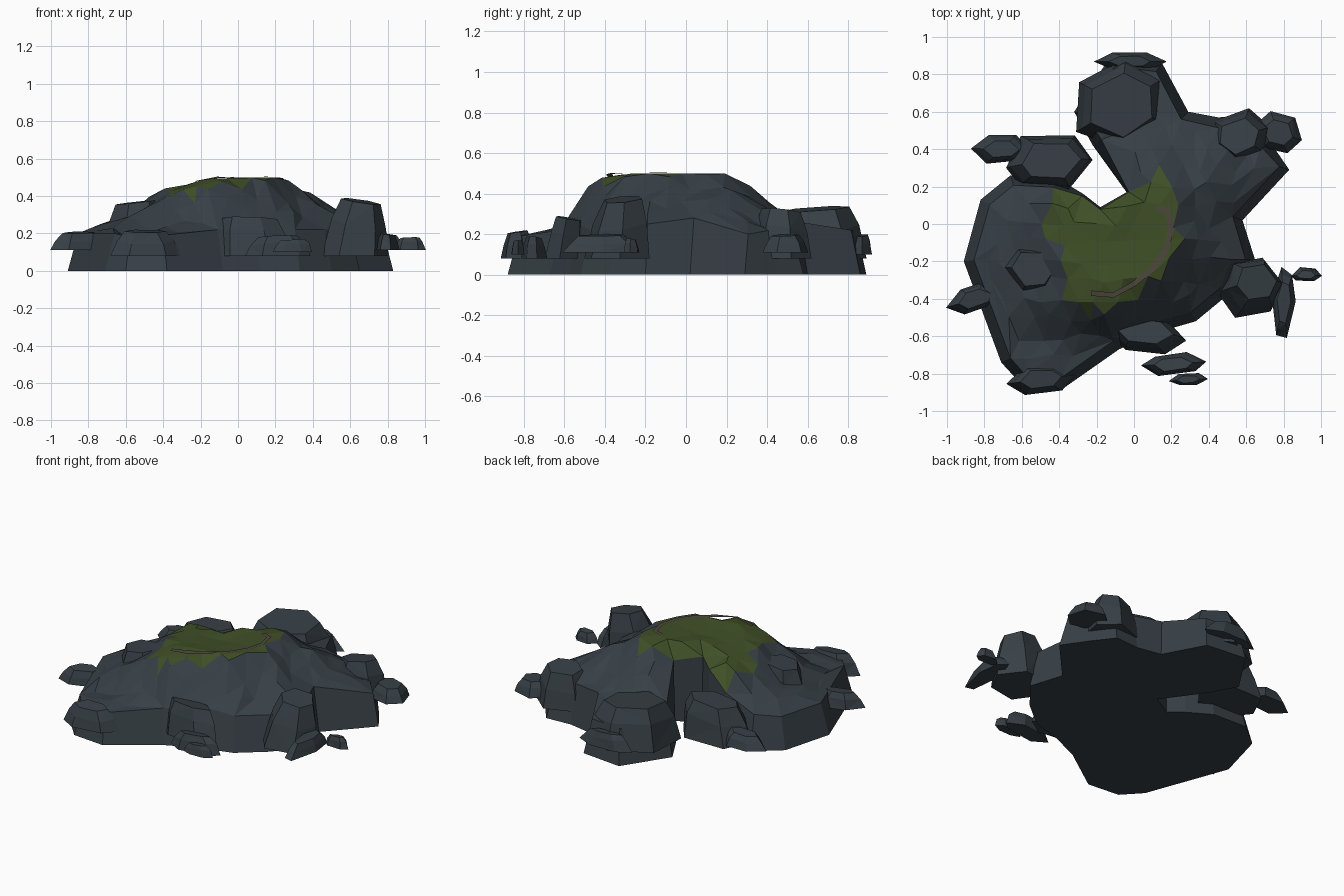
import bpy, bmesh, math, random
from mathutils import Vector
from mathutils.geometry import delaunay_2d_cdt

if "Cube" in bpy.data.objects:
    bpy.data.objects.remove(bpy.data.objects["Cube"])

random.seed(4)


def material(name, rgb):
    m = bpy.data.materials.new(name)
    m.diffuse_color = (*rgb, 1)
    m.use_nodes = True
    m.node_tree.nodes["Principled BSDF"].inputs["Base Color"].default_value = m.diffuse_color
    return m


ROCK = material("dark_rock", (0.038, 0.050, 0.060))
GRASS = material("grass", (0.050, 0.078, 0.020))
PATH = material("path", (0.075, 0.062, 0.046))


def finish(name, bm, *mats):
    bmesh.ops.recalc_face_normals(bm, faces=bm.faces)
    me = bpy.data.meshes.new(name)
    bm.to_mesh(me)
    bm.free()
    for m in mats:
        me.materials.append(m)
    ob = bpy.data.objects.new(name, me)
    bpy.context.collection.objects.link(ob)
    return ob


def inside(p, poly):
    hit = False
    for i, a in enumerate(poly):
        b = poly[i - 1]
        if (a.y > p.y) != (b.y > p.y) and p.x < (b.x - a.x) * (p.y - a.y) / (b.y - a.y) + a.x:
            hit = not hit
    return hit


def nearest(p, poly):
    """Distance to the polygon edge, edge index and position along it."""
    best = (9.0, 0, 0.0)
    for i, a in enumerate(poly):
        d = poly[(i + 1) % len(poly)] - a
        t = max(0.0, min(1.0, (p - a).dot(d) / d.length_squared))
        best = min(best, ((p - a - d * t).length, i, t))
    return best


# Shoreline (x, y, height of cliff edge), anticlockwise
shore = [(.83, .29, .20), (.72, .45, .22), (.62, .58, .20), (.45, .57, .25), (.29, .60, .26),
         (.15, .86, .22), (-.13, .89, .22), (-.32, .60, .23), (-.22, .42, .26), (-.04, .17, .40),
         (-.18, .09, .43), (-.27, .16, .40), (-.42, .25, .30), (-.66, .26, .22), (-.82, .13, .20),
         (-.91, -.20, .20), (-.71, -.74, .20), (-.60, -.86, .18), (-.38, -.88, .19),
         (-.08, -.67, .22), (.12, -.58, .25), (.33, -.52, .22), (.50, -.38, .22),
         (.65, -.20, .25), (.58, .02, .28)]
base = [Vector(p[:2]) for p in shore]
edge_z = [p[2] for p in shore]
n = len(base)

# Grassy plateau outline
plateau = [Vector(p) for p in [(.26, .27), (.07, .24), (0, .16), (-.18, .08), (-.40, .19), (-.49, .02),
                               (-.34, -.25), (-.38, -.40), (-.15, -.49), (.12, -.31), (.24, -.10),
                               (.22, .12)]]

# Cliff edge: shoreline drawn in a little
rim = []
for i, p in enumerate(base):
    d = (base[(i + 1) % n] - base[i - 1]).normalized()
    inset = .012 if edge_z[i] >= .4 else .055
    rim.append(p + Vector((-d.y, d.x)) * inset)


def height(p):
    top = .5 - .3 * max(0, -.15 - p.x) - .025 * math.exp(-((p.x + .08) ** 2 + (p.y + .12) ** 2) / .02)
    top -= .6 * max(0, -.38 - p.y) + .5 * max(0, p.y - .19)
    de, i, s = nearest(p, rim)
    lo = edge_z[i] * (1 - s) + edge_z[(i + 1) % n] * s
    dp = 0 if inside(p, plateau) else nearest(p, plateau)[0]
    t = de / (de + dp + 1e-6)
    return lo + (top - lo) * t


# Island body: triangulated top, cliff walls, flat underside
pts = list(rim)
STEP = .1
for iy in range(-10, 11):
    for ix in range(-10, 11):
        p = Vector((ix * STEP + (iy % 2) * STEP / 2 + random.uniform(-.025, .025),
                    iy * STEP + random.uniform(-.025, .025)))
        if inside(p, rim) and nearest(p, rim)[0] > .045:
            pts.append(p)
co, _, tris, orig, _, _ = delaunay_2d_cdt(pts, [], [list(range(n))], 1, 1e-5)
bm = bmesh.new()
top, ring = [], {}
for k, p in enumerate(co):
    src = [j for j in orig[k] if j < n]
    z = edge_z[src[0]] if src else height(p)
    if src == [] and not inside(p, plateau):
        z += random.uniform(-.02, .02)
    v = bm.verts.new((p.x, p.y, z))
    top.append(v)
    if src:
        ring[src[0]] = v
for f in tris:
    face = bm.faces.new([top[k] for k in f])
    c = face.calc_center_median()
    if inside(Vector((c.x, c.y)), plateau):
        face.material_index = 1
foot = [bm.verts.new((p.x, p.y, 0)) for p in base]
for i in range(n):
    j = (i + 1) % n
    bm.faces.new((foot[i], foot[j], ring[j], ring[i]))
bm.faces.new(foot[::-1])
finish("island_body", bm, ROCK, GRASS)


def boulder(name, x, y, rx, ry, z0, z1, turn, cap=.62, lean=(0, 0), sides=6):
    """Faceted rock: flat base, tapering irregular rings, tilted cap leaning aside."""
    bm = bmesh.new()
    tilt = random.uniform(0, math.tau)
    jit = [random.uniform(-.2, .2) for _ in range(sides)]
    rings = []
    for scale, h in ((1.04, 0), ((1 + cap) / 2 + .06, .55), (cap, .94)):
        row = []
        for k in range(sides):
            a = math.tau * k / sides + jit[k]
            r = scale * random.uniform(.95, 1.05)
            px, py = rx * r * math.cos(a), ry * r * math.sin(a)
            wob = (.06 if h > .9 else .12 if h else 0) * math.cos(a - tilt)
            row.append(bm.verts.new((x + px * math.cos(turn) - py * math.sin(turn) + lean[0] * h,
                                     y + px * math.sin(turn) + py * math.cos(turn) + lean[1] * h,
                                     z0 + (z1 - z0) * (h + wob))))
        rings.append(row)
    for a, b in zip(rings, rings[1:]):
        for k in range(sides):
            j = (k + 1) % sides
            bm.faces.new((a[k], a[j], b[j], b[k]))
    bm.faces.new(rings[0][::-1])
    bm.faces.new(rings[-1])
    bmesh.ops.triangulate(bm, faces=[f for f in bm.faces if len(f.verts) == 4])
    finish(name, bm, ROCK)


# Boulders: x, y, half width, half depth, bottom, top, turn, cap size, lean
big = [(.56, .47, .17, .15, .08, .33, .3, .65), (.62, -.34, .17, .17, .08, .39, .2, .62, (.04, .03)),
       (.07, -.60, .21, .09, .08, .29, -.1, .75, (-.02, .03)),
       (-.46, .33, .23, .16, .08, .33, 0, .68, (.02, .01)),
       (-.54, -.24, .16, .14, .16, .38, .1, .72), (-.07, .64, .26, .23, .08, .34, .5, .72)]
small = [(-.02, .87, .18, .05, .10, .20, 0), (.77, .49, .13, .11, .11, .20, -.2),
         (.80, -.42, .06, .19, .11, .20, -.05), (.92, -.27, .08, .04, .11, .18, 0),
         (.21, -.75, .17, .06, .08, .19, .1), (.29, -.83, .105, .033, .10, .17, .05),
         (-.50, -.83, .18, .085, .08, .22, .08), (-.85, -.40, .15, .075, .11, .21, .3),
         (-.71, .40, .15, .08, .11, .20, .05)]
for kind, rows in (("large_boulder", big), ("shore_rock", small)):
    for k, r in enumerate(rows):
        boulder(f"{kind}_{k + 1}", *r)

# Worn path along the plateau rim
line = [Vector(p) for p in [(.12, .09), (.18, .07), (.20, -.03), (.17, -.14), (.10, -.24),
                            (0, -.32), (-.11, -.38), (-.23, -.37)]]
bm = bmesh.new()
rows = []
for i, p in enumerate(line):
    d = (line[min(i + 1, len(line) - 1)] - line[max(i - 1, 0)]).normalized()
    side = Vector((-d.y, d.x)) * .014
    rows.append([bm.verts.new((q.x, q.y, height(q) + .004)) for q in (p - side, p + side)])
for a, b in zip(rows, rows[1:]):
    bm.faces.new((a[0], b[0], b[1], a[1]))
finish("rim_path", bm, PATH)
